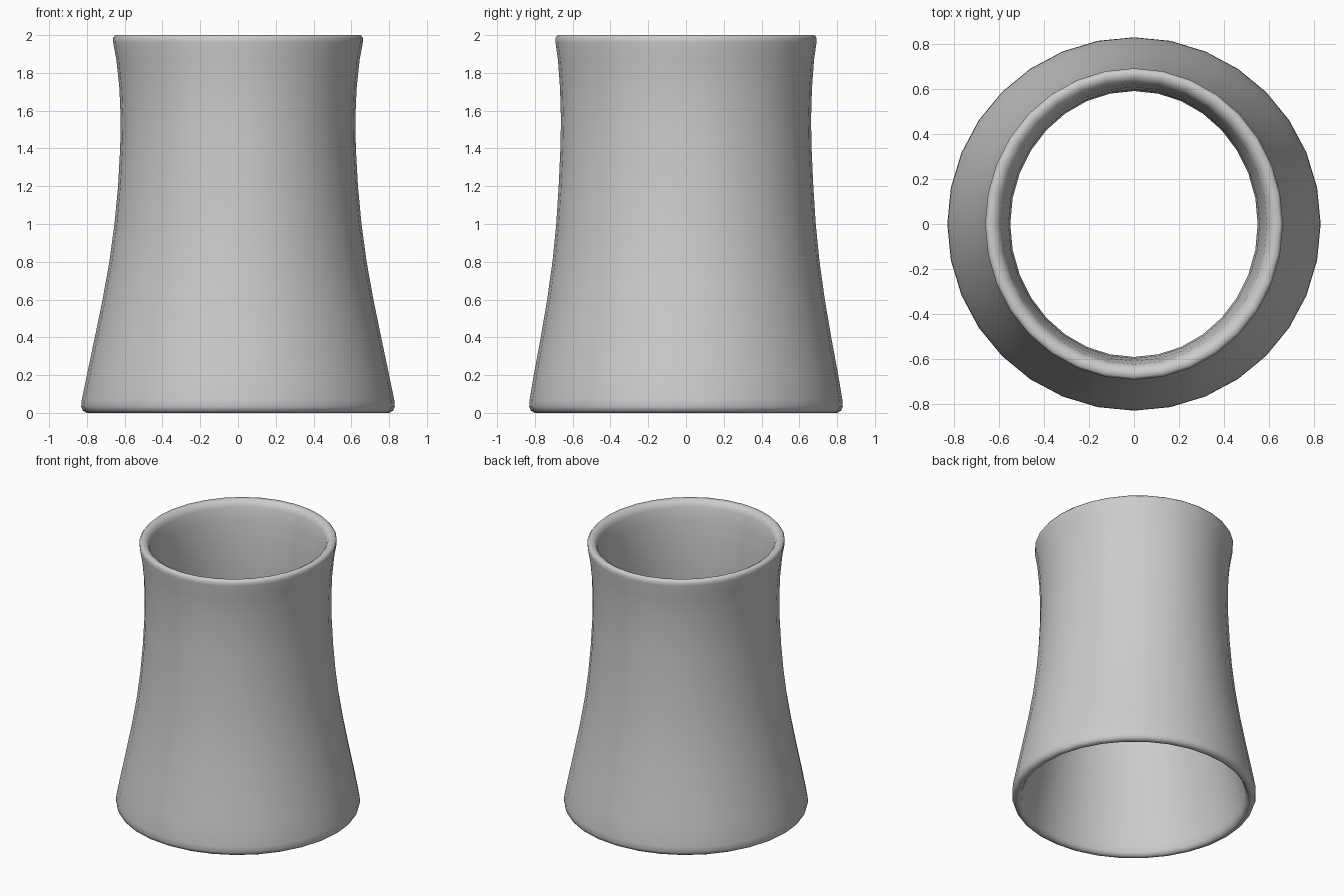
import bpy, bmesh, math

SIDES = 32
# Closed wall profile: (x radius, y radius, height), outside going up, inside going down
PROFILE = [
    (0.800, 0.800, 0.000), (0.822, 0.822, 0.012), (0.830, 0.830, 0.035), (0.827, 0.828, 0.070),
    (0.800, 0.806, 0.200), (0.758, 0.769, 0.400), (0.717, 0.735, 0.600),
    (0.681, 0.707, 0.800), (0.654, 0.687, 1.000), (0.635, 0.674, 1.200),
    (0.624, 0.665, 1.400), (0.621, 0.662, 1.550), (0.628, 0.667, 1.720),
    (0.644, 0.678, 1.870), (0.661, 0.691, 1.960), (0.662, 0.692, 1.985), (0.650, 0.681, 2.000),
    (0.625, 0.657, 1.998), (0.603, 0.636, 1.985), (0.590, 0.624, 1.955),
    (0.574, 0.609, 1.860), (0.558, 0.597, 1.720), (0.550, 0.591, 1.550),
    (0.553, 0.594, 1.400), (0.564, 0.603, 1.200), (0.583, 0.616, 1.000),
    (0.611, 0.637, 0.800), (0.647, 0.665, 0.600), (0.688, 0.699, 0.400),
    (0.730, 0.736, 0.200), (0.755, 0.757, 0.070), (0.764, 0.765, 0.025), (0.778, 0.778, 0.005),
]

# Tower shell: slightly oval rings bridged into a hollow tube
bm = bmesh.new()
rings = []
for rx, ry, z in PROFILE:
    angles = [math.tau * i / SIDES for i in range(SIDES)]
    rings.append([bm.verts.new((rx * math.cos(a), ry * math.sin(a), z)) for a in angles])
for k, lower in enumerate(rings):
    upper = rings[(k + 1) % len(rings)]
    for i in range(SIDES):
        j = (i + 1) % SIDES
        bm.faces.new((lower[i], lower[j], upper[j], upper[i])).smooth = True
bmesh.ops.recalc_face_normals(bm, faces=bm.faces)

mesh = bpy.data.meshes.new("cooling_tower_shell")
bm.to_mesh(mesh)
bm.free()
tower = bpy.data.objects.new("cooling_tower_shell", mesh)
bpy.context.collection.objects.link(tower)
